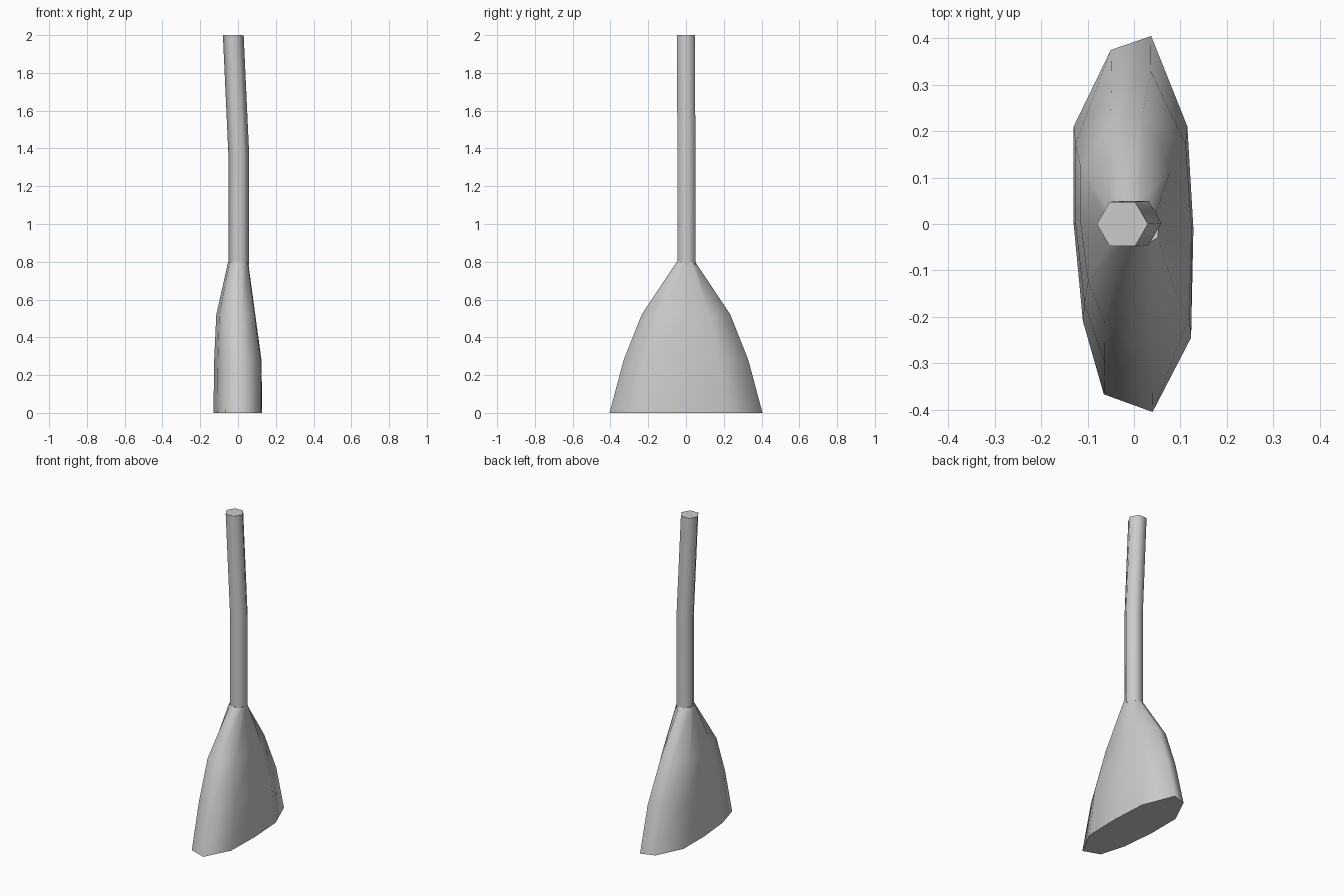
import bpy, bmesh, math

cube = bpy.data.objects.get("Cube")
if cube:
    bpy.data.objects.remove(cube, do_unlink=True)

grey = bpy.data.materials.new("plain_grey")
grey.use_nodes = True
grey.diffuse_color = (0.6, 0.6, 0.6, 1)
grey.node_tree.nodes["Principled BSDF"].inputs["Base Color"].default_value = (0.6, 0.6, 0.6, 1)


def loft(name, rings):
    """Skin a stack of equal rings, with smooth sides and flat end caps."""
    bm = bmesh.new()
    loops = [[bm.verts.new(p) for p in ring] for ring in rings]
    n = len(loops[0])
    for low, high in zip(loops, loops[1:]):
        for i in range(n):
            j = (i + 1) % n
            bm.faces.new((low[i], low[j], high[j], high[i])).smooth = True
    bm.faces.new(loops[0][::-1])
    bm.faces.new(loops[-1])
    bmesh.ops.recalc_face_normals(bm, faces=bm.faces)
    mesh = bpy.data.meshes.new(name)
    bm.to_mesh(mesh)
    bm.free()
    mesh.materials.append(grey)
    obj = bpy.data.objects.new(name, mesh)
    bpy.context.collection.objects.link(obj)
    return obj


# Bent six-sided handle: (centre x, centre y, z)
def hexagon(x, y, z, radius=0.055):
    return [(x + radius * math.cos(math.radians(60 * i)),
             y + radius * math.sin(math.radians(60 * i)), z) for i in range(6)]


loft("handle", [hexagon(0.004, 0.002, 0.78), hexagon(0.004, 0.002, 1.37),
                hexagon(-0.025, 0, 2)])

# Uneven flared bristle head, tapering up to the handle
foot = [(0.04, -0.405), (0.123, -0.245), (0.128, -0.01), (0.115, 0.21), (0.037, 0.405),
        (-0.05, 0.375), (-0.13, 0.21), (-0.13, 0), (-0.11, -0.21), (-0.065, -0.367)]
# Height, x scale, y scale, x shift
levels = [(0, 1, 1, 0), (0.28, 0.97, 0.815, 0), (0.52, 0.8, 0.58, -0.011),
          (0.8, 0.41, 0.12, 0.001)]
loft("bristles", [[(x * sx + dx, y * sy, z) for x, y in foot] for z, sx, sy, dx in levels])
